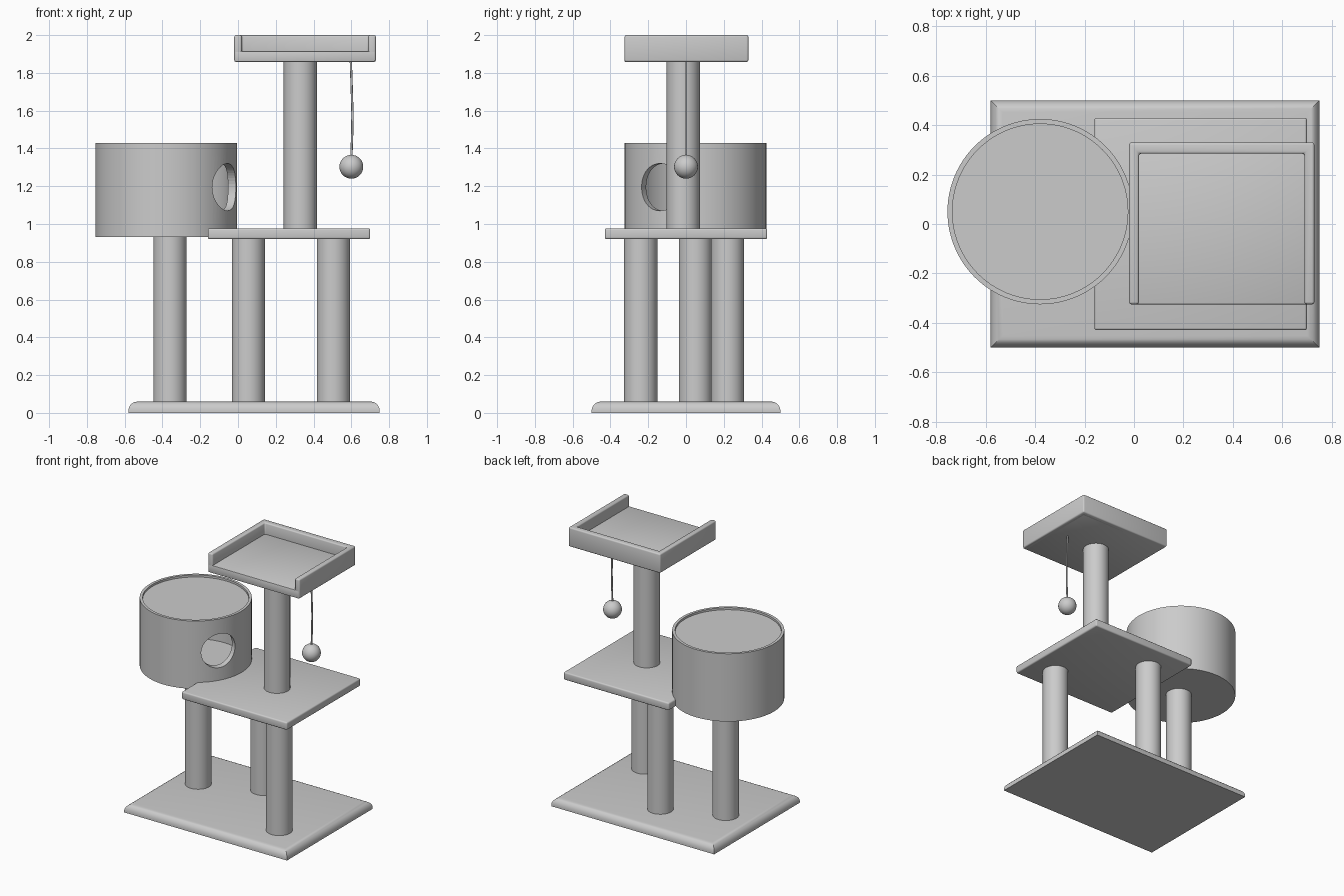
import bpy, bmesh, math
from mathutils import Vector

if "Cube" in bpy.data.objects:
    bpy.data.objects.remove(bpy.data.objects["Cube"])


def finish(name, bm):
    """Turn a bmesh into a named, smooth-shaded object with sharp corners."""
    bmesh.ops.recalc_face_normals(bm, faces=bm.faces)
    mesh = bpy.data.meshes.new(name)
    bm.to_mesh(mesh)
    bm.free()
    obj = bpy.data.objects.new(name, mesh)
    bpy.context.collection.objects.link(obj)
    smooth(obj)
    return obj


def smooth(obj):
    bpy.ops.object.select_all(action='DESELECT')
    obj.select_set(True)
    bpy.context.view_layer.objects.active = obj
    bpy.ops.object.shade_smooth_by_angle(angle=math.radians(35))


def prism(name, outline, z0, z1, bevel, segments=3, pick=lambda e: True):
    """Extrude an xy outline and round the edges chosen by pick."""
    bm = bmesh.new()
    face = bm.faces.new([bm.verts.new((x, y, z0)) for x, y in outline])
    ext = bmesh.ops.extrude_face_region(bm, geom=[face])
    for v in ext['geom']:
        if isinstance(v, bmesh.types.BMVert):
            v.co.z = z1
    bmesh.ops.recalc_face_normals(bm, faces=bm.faces)
    bmesh.ops.bevel(bm, geom=[e for e in bm.edges if pick(e)], offset=bevel,
                    segments=segments, profile=0.5, affect='EDGES')
    return finish(name, bm)


def rect(x0, x1, y0, y1):
    return [(x0, y0), (x1, y0), (x1, y1), (x0, y1)]


def lathe(name, profile, centre, steps=48):
    """Spin an (r, z) profile about a vertical axis."""
    bm = bmesh.new()
    verts = [bm.verts.new((r, 0, z)) for r, z in profile]
    edges = [bm.edges.new(p) for p in zip(verts, verts[1:])]
    bmesh.ops.spin(bm, geom=verts + edges, cent=(0, 0, 0), axis=(0, 0, 1),
                   angle=2 * math.pi, steps=steps)
    bmesh.ops.remove_doubles(bm, verts=bm.verts, dist=1e-4)
    obj = finish(name, bm)
    obj.location = (*centre, 0)
    return obj


def post(name, x, y, z0, z1, r=0.088):
    return lathe(name, [(0, z0), (r, z0), (r, z1), (0, z1)], (x, y))


def cut(obj, cutter):
    """Subtract the cutter and discard it."""
    mod = obj.modifiers.new("cut", 'BOOLEAN')
    mod.object, mod.operation, mod.solver = cutter, 'DIFFERENCE', 'EXACT'
    bpy.context.view_layer.objects.active = obj
    bpy.ops.object.modifier_apply(modifier=mod.name)
    bpy.data.objects.remove(cutter)


# Base board with rounded upper rim
prism("base_board", rect(-0.58, 0.75, -0.5, 0.5), 0, 0.06, 0.048, 5,
      lambda e: all(v.co.z > 0.03 for v in e.verts))

# Middle platform
prism("middle_platform", rect(-0.16, 0.70, -0.43, 0.43), 0.92, 0.977, 0.01)

# Posts
post("house_post", -0.36, 0.05, 0.05, 0.94)
post("rear_platform_post", 0.055, 0.22, 0.05, 0.93)
post("front_platform_post", 0.505, -0.24, 0.05, 0.93)
post("upper_post", 0.33, -0.015, 0.97, 1.87)

# Round house: recessed lid, hollow inside, angled entrance
C = (-0.38, 0.05)
house = lathe("round_house", [(0, 0.93), (0.375, 0.93), (0.375, 1.43), (0.355, 1.43),
                              (0.355, 1.415), (0, 1.415)], C, 96)
cavity = lathe("cavity_cutter", [(0, 0.97), (0.33, 0.97), (0.33, 1.385), (0, 1.385)], C, 96)
cut(house, cavity)
a = math.radians(-30)
out = Vector((math.cos(a), math.sin(a), 0))
bpy.ops.mesh.primitive_cylinder_add(
    vertices=48, radius=0.125, depth=0.3,
    location=Vector((*C, 1.195)) + out * 0.36,
    rotation=out.to_track_quat('Z', 'Y').to_euler())
cut(house, bpy.context.object)
smooth(house)

# Top bed: floor slab plus U-shaped wall, open at the front
X0, X1, Y0, Y1, T = -0.02, 0.73, -0.325, 0.33, 0.04
prism("bed_floor", rect(X0 + 0.005, X1 - 0.005, Y0, Y1 - 0.005), 1.858, 1.915, 0.004, 2)
prism("bed_wall", [(X0, Y0), (X0 + T, Y0), (X0 + T, Y1 - T - 0.005), (X1 - T, Y1 - T - 0.005),
                   (X1 - T, Y0), (X1, Y0), (X1, Y1), (X0, Y1)], 1.858, 2.0, 0.01)

# Hanging toy: string and ball
curve = bpy.data.curves.new("toy_string", 'CURVE')
curve.dimensions = '3D'
curve.bevel_depth = 0.006
curve.bevel_resolution = 2
curve.use_fill_caps = True
path = [(0.597, 1.87), (0.602, 1.72), (0.606, 1.58), (0.604, 1.46), (0.6, 1.35)]
spline = curve.splines.new('POLY')
spline.points.add(len(path) - 1)
for p, (x, z) in zip(spline.points, path):
    p.co = (x, 0, z, 1)
bpy.context.collection.objects.link(bpy.data.objects.new("toy_string", curve))
bpy.ops.mesh.primitive_uv_sphere_add(segments=32, ring_count=16, radius=0.063,
                                     location=(0.6, 0, 1.303))
bpy.context.object.name = "toy_ball"
smooth(bpy.context.object)
